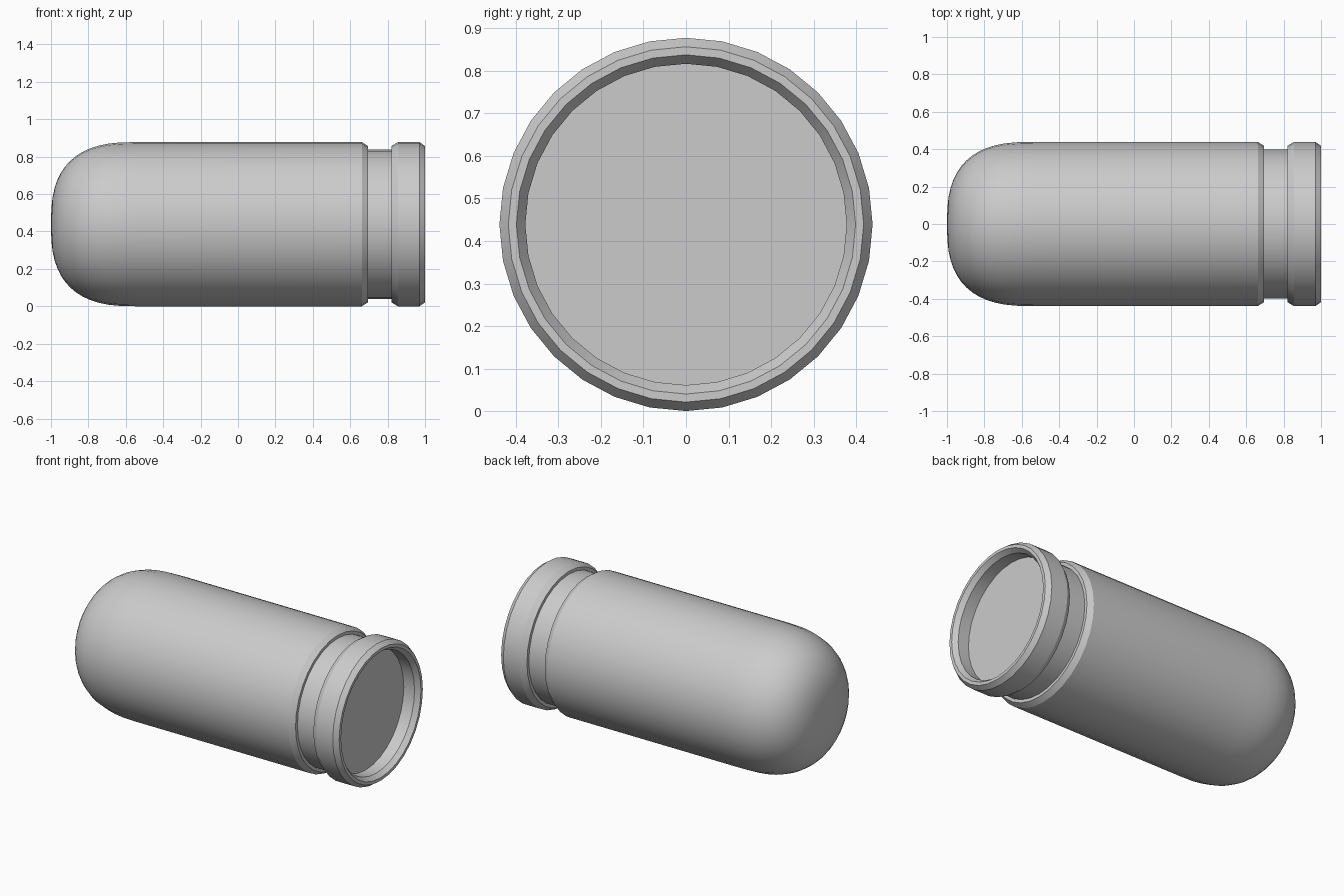
import bpy, bmesh
from math import sin, cos, pi, radians

if "Cube" in bpy.data.objects:
    bpy.data.objects.remove(bpy.data.objects["Cube"])

R = 0.439          # outer radius, also the height of the axis
SIDES = 32


def lathe(name, profile, sides=SIDES):
    """Spin (x, radius) points around the lengthwise axis; radius 0 closes the end."""
    bm = bmesh.new()
    rings = []
    for x, r in profile:
        if r == 0:
            rings.append([bm.verts.new((x, 0, R))])
        else:
            rings.append([bm.verts.new((x, r * sin(2 * pi * i / sides), R + r * cos(2 * pi * i / sides)))
                          for i in range(sides)])
    for a, b in zip(rings, rings[1:]):
        for i in range(sides):
            j = (i + 1) % sides
            if len(a) == 1:
                bm.faces.new((a[0], b[i], b[j]))
            elif len(b) == 1:
                bm.faces.new((a[i], b[0], a[j]))
            else:
                bm.faces.new((a[i], b[i], b[j], a[j]))
    bmesh.ops.recalc_face_normals(bm, faces=bm.faces)
    mesh = bpy.data.meshes.new(name)
    bm.to_mesh(mesh)
    bm.free()
    obj = bpy.data.objects.new(name, mesh)
    bpy.context.collection.objects.link(obj)
    bpy.context.view_layer.objects.active = obj
    obj.select_set(True)
    bpy.ops.object.shade_smooth_by_angle(angle=radians(25))
    obj.select_set(False)
    return obj


# Blunt rounded nose: a superellipse quarter from the tip to the straight wall
STEPS, POWER, NOSE = 14, 2.7, 0.46
nose = [(-1, 0)]
for k in range(1, STEPS + 1):
    t = k / STEPS * pi / 2
    nose.append((-1 + NOSE - NOSE * cos(t) ** (2 / POWER), R * sin(t) ** (2 / POWER)))

# Straight wall with bevelled end, then the groove
groove = [(0.662, R), (0.695, 0.418), (0.695, 0.399), (0.82, 0.399)]

# Rim with bevelled edges, and the recessed base inside it
rim = [(0.82, 0.418), (0.855, R), (0.97, R), (1, 0.418),
       (1, 0.399), (0.97, 0.378), (0.895, 0.378), (0.895, 0)]

lathe("capsule_casing", nose + groove + rim)
